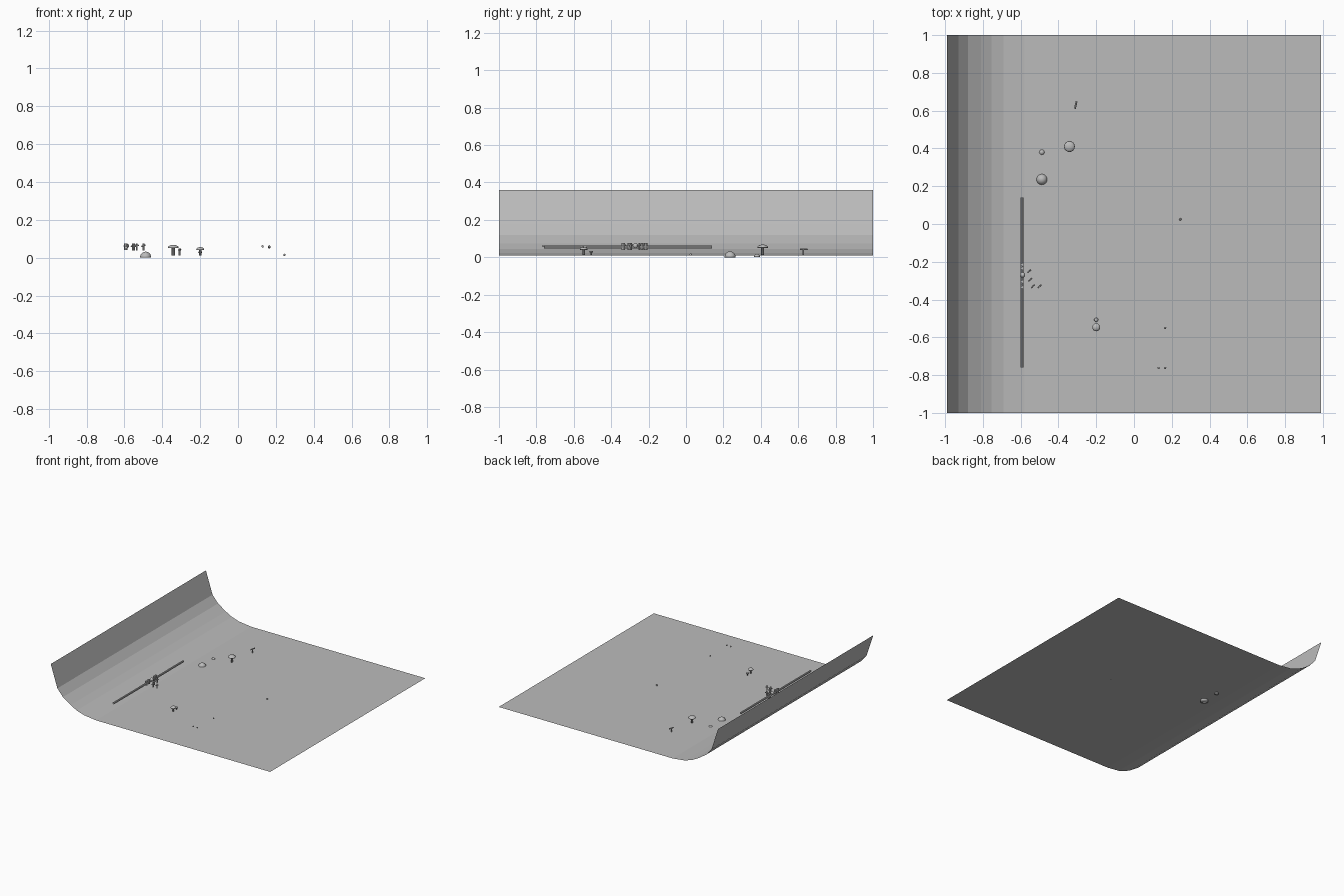
import bpy, bmesh, math
from mathutils import Vector

if "Cube" in bpy.data.objects:
    bpy.data.objects.remove(bpy.data.objects["Cube"])

grey = bpy.data.materials.new("plain grey")
grey.diffuse_color = (0.5, 0.5, 0.5, 1)
grey.use_nodes = True
grey.node_tree.nodes["Principled BSDF"].inputs["Base Color"].default_value = grey.diffuse_color


def add(name, bm, smooth=False):
    me = bpy.data.meshes.new(name)
    bm.to_mesh(me)
    bm.free()
    me.materials.append(grey)
    for p in me.polygons:
        p.use_smooth = smooth
    ob = bpy.data.objects.new(name, me)
    bpy.context.collection.objects.link(ob)
    return ob


def lathe(name, x, y, profile, n=16):
    """Spin a (radius, z) profile around a vertical axis."""
    bm = bmesh.new()
    rings = [[bm.verts.new((x + r * math.cos(2 * math.pi * i / n),
                            y + r * math.sin(2 * math.pi * i / n), z))
              for i in range(n)] for r, z in profile]
    for a, b in zip(rings, rings[1:]):
        for i in range(n):
            j = (i + 1) % n
            bm.faces.new((a[i], a[j], b[j], b[i]))
    bmesh.ops.remove_doubles(bm, verts=bm.verts, dist=1e-5)
    bmesh.ops.recalc_face_normals(bm, faces=bm.faces)
    return add(name, bm, True)


def rod(name, a, b, r, n=8):
    """Closed cylinder between two points."""
    a, b = Vector(a), Vector(b)
    d = b - a
    bm = bmesh.new()
    bmesh.ops.create_cone(bm, cap_ends=True, segments=n, radius1=r,
                          radius2=r, depth=d.length)
    q = d.to_track_quat('Z', 'Y').to_matrix().to_4x4()
    q.translation = (a + b) / 2
    bm.transform(q)
    return add(name, bm)


def ball(name, c, r):
    bm = bmesh.new()
    bmesh.ops.create_uvsphere(bm, u_segments=12, v_segments=8, radius=r)
    bmesh.ops.translate(bm, verts=bm.verts, vec=c)
    return add(name, bm, True)


def dome(r, h, z, steps=5):
    return [(r * math.cos(t * math.pi / 2 / steps) if t < steps else 0,
             z + h * math.sin(t * math.pi / 2 / steps)) for t in range(steps + 1)]


def mushroom(name, x, y, cap_r, z0, z1, top, stem_r):
    prof = [(0, z0), (stem_r, z0), (stem_r, z1), (cap_r * 0.9, z1)]
    lathe(name, x, y, prof + dome(cap_r, top - z1 - 0.003, z1 + 0.003))


# Floor sheet curving up along the left side
profile = [(0.99, 0.01), (-0.58, 0.01), (-0.69, 0.023), (-0.755, 0.044),
           (-0.81, 0.073), (-0.88, 0.12), (-0.93, 0.178), (-0.99, 0.36)]
bm = bmesh.new()
rows = [[bm.verts.new((x, y, z)) for y in (-1, 1)] for x, z in profile]
for a, b in zip(rows, rows[1:]):
    bm.faces.new((a[0], a[1], b[1], b[0]))
add("curved_floor", bm)

# Long rail
rod("rail", (-0.592, -0.76, 0.054), (-0.592, 0.14, 0.054), 0.008)

# Small pieces clustered on the rail
ball("rail_knob", (-0.59, -0.27, 0.062), 0.014)
for i, y in enumerate((-0.335, -0.305, -0.235, -0.215)):
    rod(f"rail_clip_{i}", (-0.592, y, 0.04), (-0.592, y, 0.076), 0.009)
for i, (x, y) in enumerate(((-0.555, -0.25), (-0.55, -0.295),
                            (-0.535, -0.33), (-0.5, -0.33))):
    rod(f"peg_{i}", (x, y, 0.038), (x, y, 0.076), 0.005)
    rod(f"peg_arm_{i}", (x - 0.009, y - 0.008, 0.06),
        (x + 0.009, y + 0.008, 0.066), 0.004)

# Mushrooms
mushroom("large_mushroom", -0.342, 0.41, 0.029, 0.012, 0.05, 0.068, 0.008)
mushroom("front_mushroom", -0.2, -0.547, 0.021, 0.012, 0.04, 0.056, 0.006)
mushroom("small_mushroom", -0.2, -0.507, 0.011, 0.012, 0.026, 0.035, 0.004)

# Low mounds
lathe("large_mound", -0.488, 0.236, [(0, 0)] + dome(0.03, 0.032, 0.0))
lathe("small_mound", -0.488, 0.38, [(0, 0.002)] + dome(0.016, 0.016, 0.002))

# Thin upright sign
rod("sign_bar", (-0.313, 0.61, 0.043), (-0.304, 0.65, 0.043), 0.005)
rod("sign_post", (-0.309, 0.628, 0.012), (-0.309, 0.628, 0.043), 0.004)

# Loose specks
for i, c in enumerate(((0.13, -0.762, 0.06), (0.165, -0.762, 0.06),
                       (0.165, -0.55, 0.055), (0.245, 0.025, 0.015))):
    ball(f"speck_{i}", c, 0.006)
